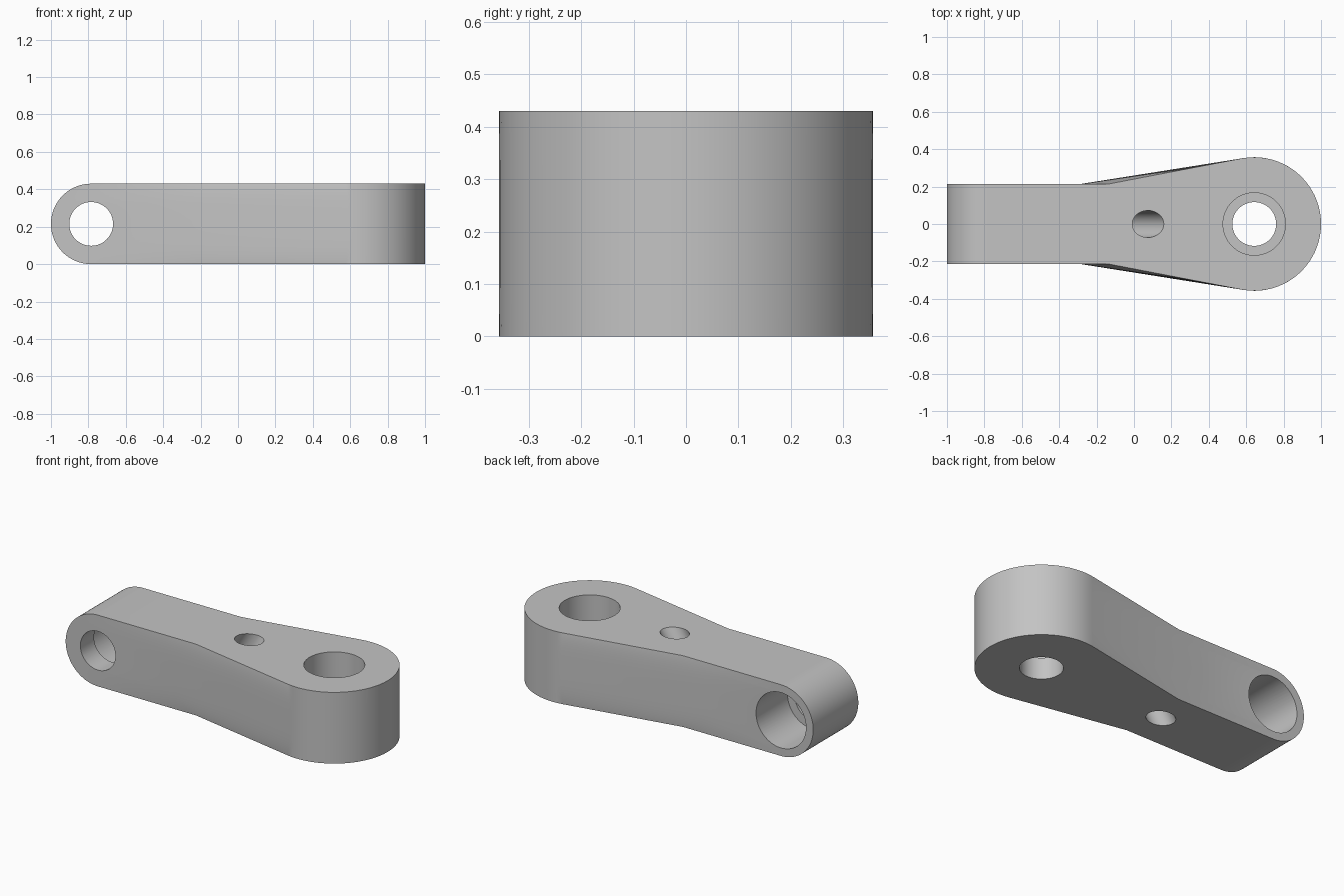
import bpy, bmesh, math
from mathutils import Vector

if "Cube" in bpy.data.objects:
    bpy.data.objects.remove(bpy.data.objects["Cube"])

R_ARM = 0.215          # half thickness of the arm, radius of its rounded end
X_ARM = -0.785         # centre of the rounded end
R_HEAD, X_HEAD = 0.357, 0.643
LAYERS, ARC = 48, 40

grey = bpy.data.materials.new("plain grey")
grey.diffuse_color = (0.55, 0.55, 0.55, 1)
grey.use_nodes = True
grey.node_tree.nodes["Principled BSDF"].inputs["Base Color"].default_value = grey.diffuse_color


def outline(theta):
    """Plan outline of the link at one height."""
    z = R_ARM * (1 - math.cos(theta))
    x_end = X_ARM - R_ARM * math.sin(theta)
    # the flare starts later near the top and bottom faces
    kink = -0.28 + 0.15 * abs(math.cos(theta)) ** 4
    dx, dy = kink - X_HEAD, R_ARM
    tangent = math.atan2(dy, dx) - math.acos(R_HEAD / math.hypot(dx, dy))
    pts = [(x_end, -R_ARM), (kink, -R_ARM)]
    for i in range(ARC + 1):
        a = tangent * (2 * i / ARC - 1)
        pts.append((X_HEAD + R_HEAD * math.cos(a), R_HEAD * math.sin(a)))
    pts += [(kink, R_ARM), (x_end, R_ARM)]
    return [(x, y, z) for x, y in pts]


# Link body: stacked outlines joined into one closed solid
bm = bmesh.new()
rings = [[bm.verts.new(p) for p in outline(math.pi * k / LAYERS)]
         for k in range(LAYERS + 1)]
n = len(rings[0])
for lo, hi in zip(rings, rings[1:]):
    for i in range(n):
        j = (i + 1) % n
        bm.faces.new((lo[i], lo[j], hi[j], hi[i]))
bm.faces.new(rings[0][::-1])
bm.faces.new(rings[-1])
bmesh.ops.recalc_face_normals(bm, faces=bm.faces[:])
mesh = bpy.data.meshes.new("link_body")
bm.to_mesh(mesh)
bm.free()
body = bpy.data.objects.new("link_body", mesh)
bpy.context.collection.objects.link(body)
mesh.materials.append(grey)


def drill(start, end, radius):
    """Cut a round hole between two points."""
    start, end = Vector(start), Vector(end)
    axis = end - start
    bpy.ops.mesh.primitive_cylinder_add(
        vertices=64, radius=radius, depth=axis.length,
        location=(start + end) / 2,
        rotation=axis.to_track_quat('Z', 'Y').to_euler())
    cutter = bpy.context.object
    cutter.name = "hole_cutter"
    cutter.hide_render = True
    cutter.data.materials.append(grey)
    bpy.ops.object.select_all(action='DESELECT')
    body.select_set(True)
    bpy.context.view_layer.objects.active = body
    mod = body.modifiers.new("hole", 'BOOLEAN')
    mod.operation, mod.solver, mod.object = 'DIFFERENCE', 'EXACT', cutter
    bpy.ops.object.modifier_apply(modifier=mod.name)
    bpy.data.objects.remove(cutter, do_unlink=True)


WALL = 0.13   # material left under each bearing seat
# Cross hole in the arm, with its wide seat opening to the back
drill((X_ARM, -0.4, R_ARM), (X_ARM, 0.1, R_ARM), 0.117)
drill((X_ARM, WALL - R_ARM, R_ARM), (X_ARM, 0.4, R_ARM), 0.167)
# Upright hole in the head, with its wide seat opening to the top
drill((X_HEAD, 0, -0.2), (X_HEAD, 0, 0.3), 0.117)
drill((X_HEAD, 0, WALL), (X_HEAD, 0, 0.7), 0.167)
# Slanted hole through the middle
top, low = Vector((0.075, 0, 0.43)), Vector((-0.187, 0, 0))
drill(low - (top - low) * 0.5, top + (top - low) * 0.5, 0.072)

bpy.ops.object.shade_smooth_by_angle(angle=math.radians(30))
